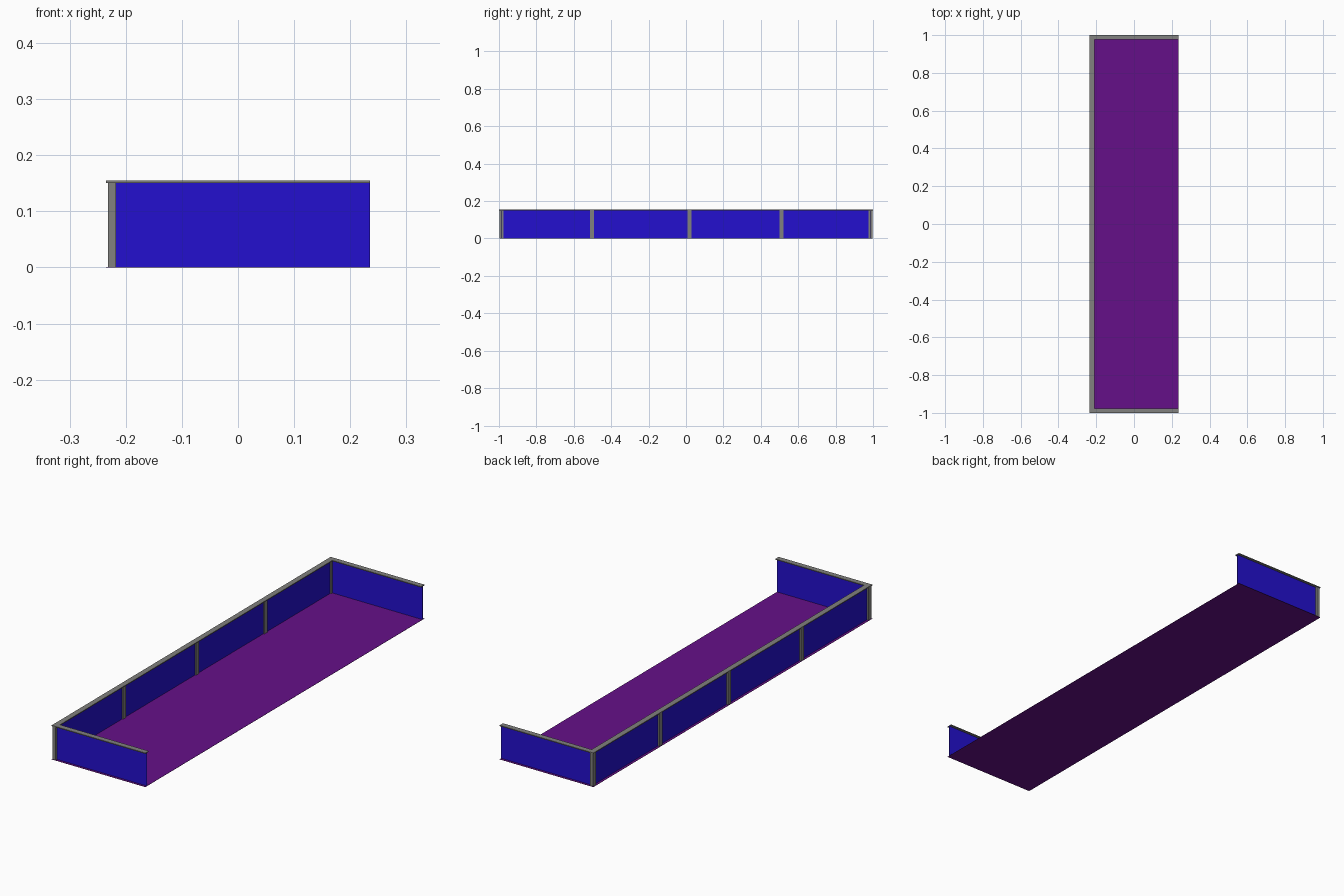
import bpy, bmesh
from mathutils import Matrix, Vector

if "Cube" in bpy.data.objects:
    bpy.data.objects.remove(bpy.data.objects["Cube"])


def material(name, rgb):
    m = bpy.data.materials.new(name)
    m.diffuse_color = (*rgb, 1)
    m.use_nodes = True
    m.node_tree.nodes["Principled BSDF"].inputs["Base Color"].default_value = m.diffuse_color
    return m


BLUE = material("blue glass", (0.017, 0.005, 0.62))
PURPLE = material("purple floor", (0.13, 0.005, 0.25))
GRAY = material("gray metal", (0.22, 0.22, 0.21))


def box(name, lo, hi, mat):
    """Axis-aligned box between two corners."""
    lo, hi = Vector(lo), Vector(hi)
    bm = bmesh.new()
    bmesh.ops.create_cube(bm, size=1, matrix=Matrix.Translation((lo + hi) / 2)
                          @ Matrix.Diagonal((*(hi - lo), 1)))
    me = bpy.data.meshes.new(name)
    bm.to_mesh(me)
    bm.free()
    me.materials.append(mat)
    ob = bpy.data.objects.new(name, me)
    bpy.context.collection.objects.link(ob)
    return ob


W, L, H = 0.235, 1.0, 0.155   # half width, half length, height
RAIL, TH = 0.025, 0.004       # handrail width and thickness
GX, GY = -0.223, 0.988        # glass planes

# Floor slab
box("floor", (-W, -L, 0), (W, L, 0.001), PURPLE)

# Long glass side, with its rail
box("side_glass", (GX - 0.001, -GY, 0.001), (GX + 0.001, GY, H - TH), BLUE)
box("side_rail", (-W, -L, H - TH), (-W + RAIL, L, H), GRAY)

# Glass ends with rails
for s, tag in ((-1, "front"), (1, "back")):
    y = s * GY
    box(tag + "_glass", (-0.217, y - 0.001, 0.001), (W, y + 0.001, H - TH), BLUE)
    box(tag + "_rail", (-W + RAIL, y - 0.012, H - TH), (W, y + 0.012, H), GRAY)

# Posts along the long side
for i, y in enumerate((-0.987, -0.503, 0.019, 0.511, 0.987)):
    box(f"post_{i + 1}", (-0.232, y - 0.01, 0.001), (-0.217, y + 0.01, H - TH), GRAY)
